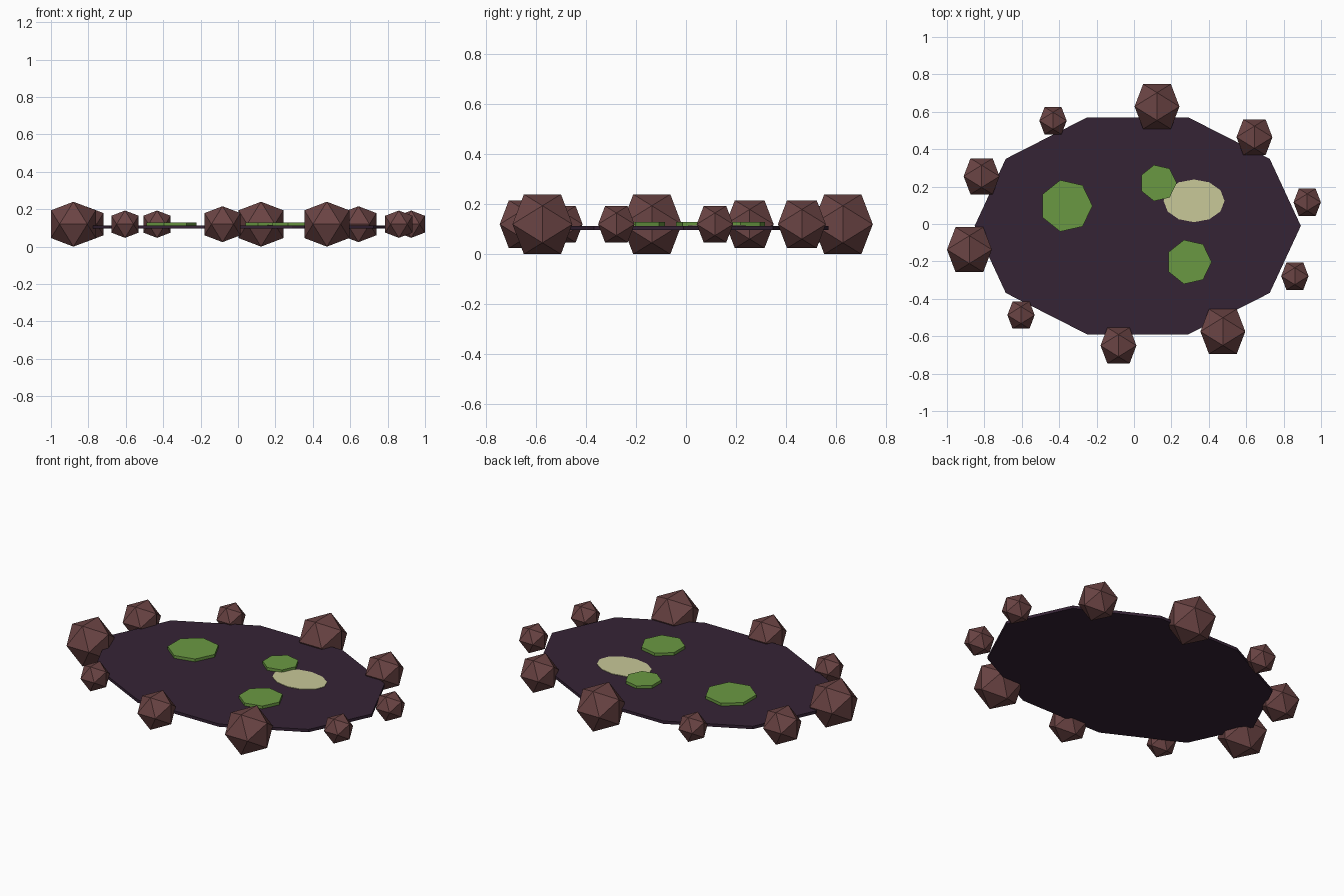
import bpy
import bmesh
from math import sqrt, pi, cos, sin

cube = bpy.data.objects.get("Cube")
if cube:
    bpy.data.objects.remove(cube, do_unlink=True)


def srgb(c):
    c /= 255
    return c / 12.92 if c <= 0.04045 else ((c + 0.055) / 1.055) ** 2.4


def material(name, r, g, b):
    colour = (srgb(r), srgb(g), srgb(b), 1)
    mat = bpy.data.materials.new(name)
    mat.use_nodes = True
    mat.diffuse_color = colour
    bsdf = mat.node_tree.nodes["Principled BSDF"]
    bsdf.inputs["Base Color"].default_value = colour
    bsdf.inputs["Roughness"].default_value = 0.9
    return mat


def finish(bm, name, mat, location):
    mesh = bpy.data.meshes.new(name)
    bmesh.ops.recalc_face_normals(bm, faces=bm.faces)
    bm.to_mesh(mesh)
    bm.free()
    mesh.materials.append(mat)
    obj = bpy.data.objects.new(name, mesh)
    obj.location = location
    bpy.context.collection.objects.link(obj)


def slab(name, mat, x, y, bottom, top, sides, radius, squash=1):
    """Flat polygon prism with one corner pointing along +x."""
    bm = bmesh.new()
    ring = [bm.verts.new((radius * cos(2 * pi * i / sides),
                          radius * squash * sin(2 * pi * i / sides), 0))
            for i in range(sides)]
    base = bm.faces.new(ring)
    lid = bmesh.ops.extrude_face_region(bm, geom=[base])["geom"]
    bmesh.ops.translate(bm, vec=(0, 0, top - bottom),
                        verts=[v for v in lid if isinstance(v, bmesh.types.BMVert)])
    finish(bm, name, mat, (x, y, bottom))


def rock(name, mat, x, y, half):
    """Icosahedron whose bounding box is 2 * half wide on every axis."""
    short = half * 2 / (1 + sqrt(5))
    bm = bmesh.new()
    for a in (-short, short):
        for b in (-half, half):
            for corner in ((a, b, 0), (0, a, b), (b, 0, a)):
                bm.verts.new(corner)
    bmesh.ops.convex_hull(bm, input=bm.verts)
    finish(bm, name, mat, (x, y, 0.12))


stone = material("brown stone", 107, 68, 68)
water = material("murky purple water", 53, 35, 53)
leaf = material("leaf green", 106, 153, 66)
glow = material("pale yellow", 200, 200, 152)

# Pool surface and pale reflection
slab("pool_surface", water, 0.02, -0.01, 0.096, 0.113, 10, 0.872, 0.7)
slab("pale_reflection", glow, 0.321, 0.124, 0.112, 0.116, 12, 0.163, 0.7)

# Floating leaf pads
for i, (x, y, r) in enumerate([(-0.363, 0.097, 0.141), (0.129, 0.219, 0.099),
                               (0.294, -0.203, 0.121)]):
    slab(f"leaf_pad_{i + 1}", leaf, x, y, 0.113, 0.13, 7, r)

# Rocks around the rim
L, M, S = 0.12, 0.096, 0.073
rim = [(0.123, 0.628, L), (0.644, 0.464, M), (0.926, 0.116, S), (0.86, -0.279, S),
       (0.475, -0.575, L), (-0.083, -0.65, M), (-0.604, -0.487, S),
       (-0.88, -0.137, L), (-0.815, 0.255, M), (-0.433, 0.552, S)]
for i, (x, y, half) in enumerate(rim):
    rock(f"rim_rock_{i + 1}", stone, x, y, half)
